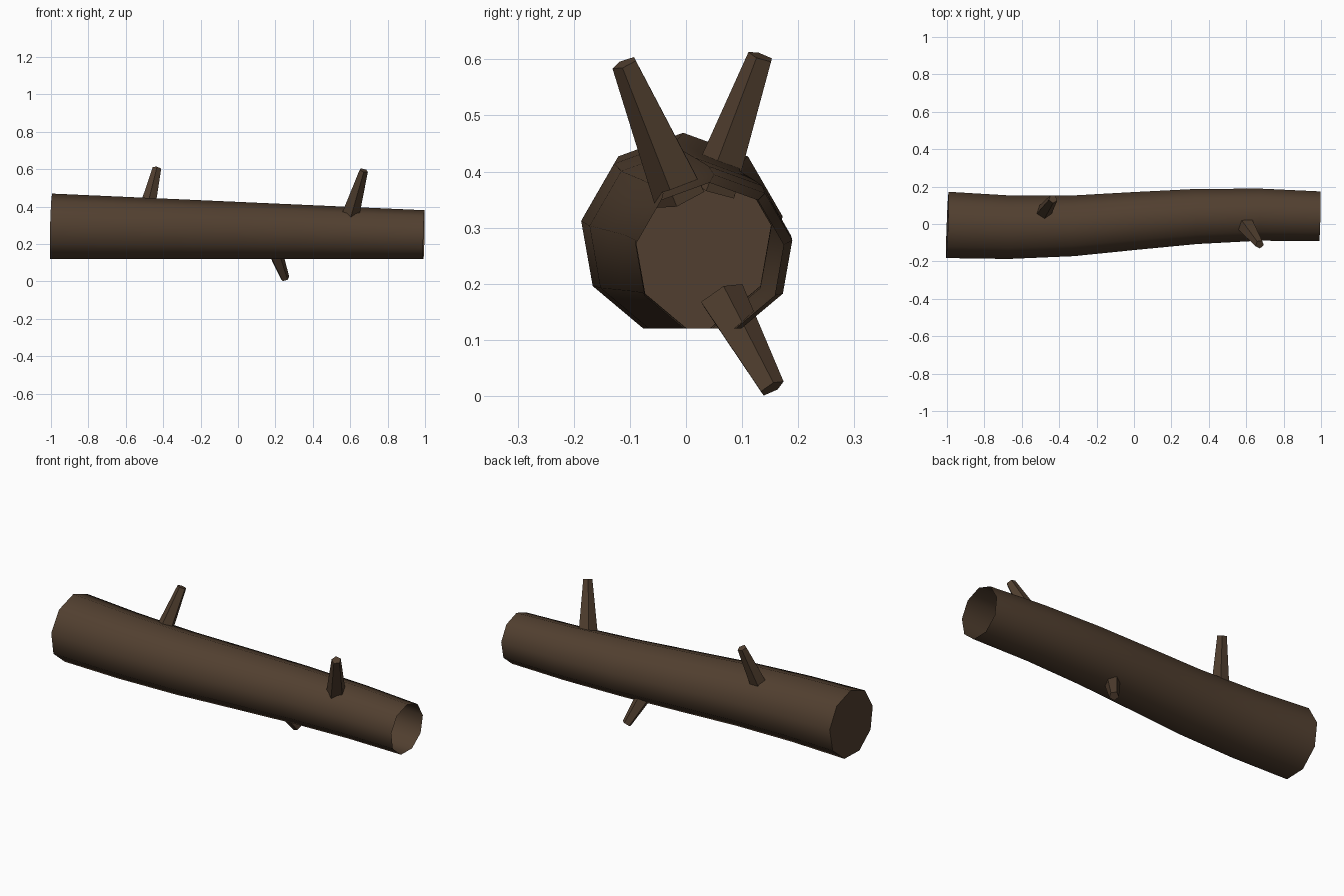
import bpy, bmesh, math
from mathutils import Vector

if "Cube" in bpy.data.objects:
    bpy.data.objects.remove(bpy.data.objects["Cube"])

bark = bpy.data.materials.new("dark_bark")
bark.diffuse_color = (0.083, 0.050, 0.029, 1)
bark.use_nodes = True
bark.node_tree.nodes["Principled BSDF"].inputs["Base Color"].default_value = bark.diffuse_color


def make_object(name, bm):
    bmesh.ops.recalc_face_normals(bm, faces=bm.faces)
    me = bpy.data.meshes.new(name)
    bm.to_mesh(me)
    bm.free()
    me.materials.append(bark)
    ob = bpy.data.objects.new(name, me)
    bpy.context.collection.objects.link(ob)
    return ob


def tube(name, path, radii, sides, up, start_cap, end_cap, smooth, phase=0.0):
    """Rings perpendicular to a path, joined by quads, with optional flat caps."""
    bm = bmesh.new()
    pts = [Vector(p) for p in path]
    rings = []
    for i, p in enumerate(pts):
        t = (pts[min(i + 1, len(pts) - 1)] - pts[max(i - 1, 0)]).normalized()
        side = Vector(up).cross(t).normalized()
        top = t.cross(side)
        rings.append([bm.verts.new(p + radii[i] * (top * math.cos(a) + side * math.sin(a)))
                      for a in (phase + 2 * math.pi * k / sides for k in range(sides))])
    for r0, r1 in zip(rings, rings[1:]):
        for k in range(sides):
            j = (k + 1) % sides
            bm.faces.new((r0[k], r0[j], r1[j], r1[k])).smooth = smooth
    for ring, wanted in ((rings[0], start_cap), (rings[-1], end_cap)):
        if wanted:
            bm.faces.new(ring).smooth = False
    for e in bm.edges:
        if len(e.link_faces) == 2 and len({f.smooth for f in e.link_faces}) == 2:
            e.smooth = False
    return make_object(name, bm)


# Log: gently bent, tapering, nine sides, hollow and open at the thin end
xs = [-0.998, -0.67, -0.33, 0.0, 0.33, 0.67, 0.994]
ys = [-0.005, -0.017, -0.010, 0.016, 0.040, 0.050, 0.042]
rs = [0.180 - 0.046 * (x + 1) / 2 for x in xs]
path = [(x, y, 0.12 + 0.94 * r) for x, y, r in zip(xs, ys, rs)]
tube("log", path, rs, 9, (0, 0, 1), True, False, True)

# Broken branch stubs: base, tip, base radius
stubs = {
    "upper_branch_left": ((-0.49, 0.052, 0.37), (-0.433, 0.134, 0.605), 0.046),
    "upper_branch_right": ((0.60, -0.008, 0.355), (0.672, -0.109, 0.593), 0.050),
    "lower_branch": ((0.19, 0.062, 0.178), (0.252, 0.153, 0.014), 0.044),
}
for name, (base, tip, r) in stubs.items():
    tube(name, (base, tip), (r, 0.024), 5, (1, 0, 0), True, True, False, 0.3)
